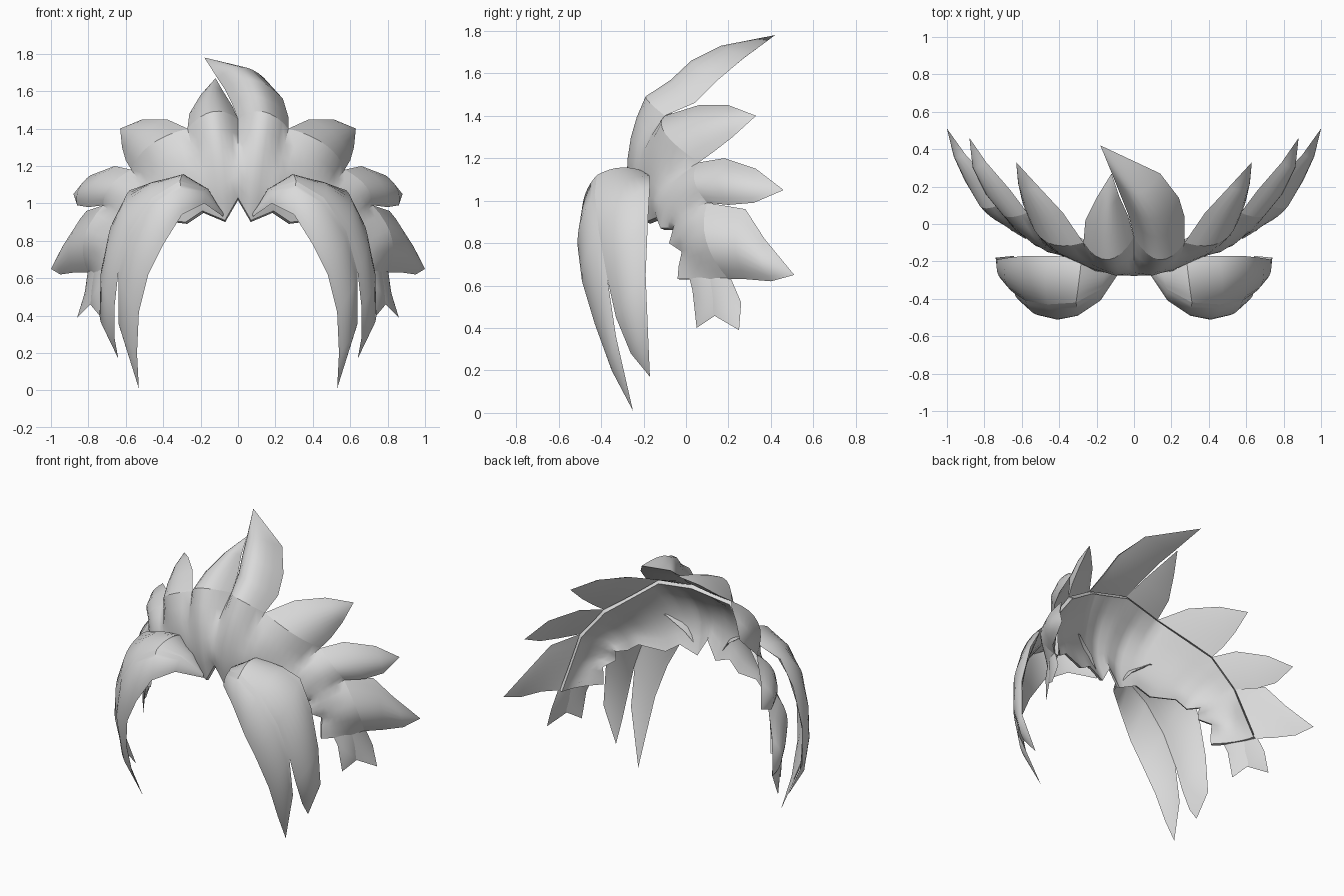
import bpy, bmesh, math
from mathutils import Vector as V

if "Cube" in bpy.data.objects:
    bpy.data.objects.remove(bpy.data.objects["Cube"])

CENTRE = V((0, 0.5, 0.6))      # inside of the head, used to find "outward"
STEPS = 8                      # divisions across each lock
grey = bpy.data.materials.new("hair_grey")
grey.diffuse_color = (0.7, 0.7, 0.7, 1)
grey.use_nodes = True
grey.node_tree.nodes["Principled BSDF"].inputs["Base Color"].default_value = grey.diffuse_color


def loft(name, rings):
    """Skin closed rings of equal length into one capped solid."""
    bm = bmesh.new()
    vs = [[bm.verts.new(p) for p in r] for r in rings]
    n = len(rings[0])
    for a, b in zip(vs, vs[1:]):
        for i in range(n):
            j = (i + 1) % n
            bm.faces.new((a[i], a[j], b[j], b[i]))
    bm.faces.new(vs[0])
    bm.faces.new(vs[-1])
    bmesh.ops.remove_doubles(bm, verts=bm.verts, dist=0.0005)
    bmesh.ops.recalc_face_normals(bm, faces=bm.faces)
    me = bpy.data.meshes.new(name)
    bm.to_mesh(me)
    bm.free()
    me.materials.append(grey)
    ob = bpy.data.objects.new(name, me)
    bpy.context.collection.objects.link(ob)
    bpy.ops.object.select_all(action='DESELECT')
    ob.select_set(True)
    bpy.context.view_layer.objects.active = ob
    bpy.ops.object.shade_smooth_by_angle(angle=math.radians(45))


def arc(a, b, n, bulge):
    """Parabola from a to b, bulging along n in proportion to the span."""
    h = n * (b - a).length * bulge * 4
    return [a.lerp(b, k / STEPS) + h * (k / STEPS) * (1 - k / STEPS)
            for k in range(STEPS + 1)]


def lock(name, e1, e2, bulge, out=None):
    """Lock of hair between two edges: rounded outside, nearly flat inside."""
    e1, e2 = [V(p) for p in e1], [V(p) for p in e2]
    mid = [(a + b) / 2 for a, b in zip(e1, e2)]
    rings = []
    for i, (a, b) in enumerate(zip(e1, e2)):
        if out:
            n = V(out).normalized()
        else:
            n = (mid[min(i + 1, len(mid) - 1)] - mid[max(i - 1, 0)]).cross(b - a)
            n = n.normalized() if n.length > 1e-6 else n
            if n.dot(mid[i] - CENTRE) < 0:
                n = -n
        rings.append(arc(a, b, n, bulge) + arc(a, b, -n, .02)[-2:0:-1])
    loft(name, rings)


def flip(pts):
    return [(-p[0], p[1], p[2]) for p in pts]


def pair(name, e1, e2, bulge, out=None):
    lock(name + "_right", e1, e2, bulge, out)
    lock(name + "_left", flip(e1), flip(e2), bulge, out and flip([out])[0])


# Scalp band: its outer edge follows the roots of the four spikes on each side
notch = [(0, -.07, 1.45), (.27, -.10, 1.40), (.57, .06, 1.18), (.72, .10, .99), (.80, .20, .63)]
outs = [(0, -.8, .5), (.5, -.8, .25), (.65, -.7, .15), (.75, -.65, 0)]
bulges = [.45, .23, .23, .22]
middle = [(0, -.26, 1.22), (.10, -.275, 1.20), (.22, -.24, 1.17), (.36, -.18, 1.10),
          (.49, -.12, 1.05), (.58, -.07, 1.0), (.65, -.02, .93), (.70, 0, .86),
          (.74, .02, .78), (.75, .05, .70), (.75, .08, .63)]
hairline = [(0, -.25, 1.03), (.07, -.24, .91), (.19, -.22, .96), (.28, -.19, .90),
            (.45, -.14, .92), (.52, -.12, .87), (.57, -.06, .87), (.58, -.08, .80),
            (.64, -.02, .76), (.645, -.035, .69), (.65, -.04, .63)]
first_col = [0, 2, 4, 6, 10]


def along(pts, t):
    i = min(int(t), len(pts) - 2)
    return V(pts[i]).lerp(V(pts[i + 1]), t - i)


def sweep(o, m, h):
    c = 2 * m - (o + h) / 2
    return [o * (1 - u) ** 2 + c * 2 * u * (1 - u) + h * u * u
            for u in (0, .17, .33, .5, .67, .83, 1)]


half = []
for s in range(4):
    a, b = V(notch[s]), V(notch[s + 1])
    edge = arc(a, b, V(outs[s]).normalized(), bulges[s])
    chord = arc(a, b, V(outs[s]), 0)
    for k in range(STEPS + (s == 3)):
        t = first_col[s] + (first_col[s + 1] - first_col[s]) * k / STEPS
        m, h = along(middle, t), along(hairline, t)
        inward = [p + (CENTRE - p).normalized() * .025 for p in (chord[k], m, h)]
        half.append(sweep(edge[k], m, h) + sweep(*inward)[::-1])
loft("scalp_band", [flip(r) for r in half[:0:-1]] + half)

# Crown spikes: a big swept one and a small one beside it
lock("crown_spike_large",
     [notch[1], (.27, .04, 1.46), (.24, .14, 1.56), (.14, .27, 1.67), (-.18, .42, 1.78)],
     [notch[0], (-.03, .05, 1.53), (-.07, .15, 1.61), (-.11, .25, 1.67), (-.18, .42, 1.78)],
     bulges[0], outs[0])
lock("crown_spike_small",
     [flip(notch)[1], (-.26, .02, 1.48), (-.20, .14, 1.58), (-.12, .27, 1.67)],
     [notch[0], (-.03, .04, 1.52), (-.08, .15, 1.60), (-.12, .27, 1.67)],
     bulges[0], outs[0])

# Side spikes fanning backwards, top to bottom
pair("upper_spike",
     [notch[1], (.38, .06, 1.45), (.51, .20, 1.45), (.63, .33, 1.40)],
     [notch[2], (.60, .13, 1.23), (.62, .22, 1.30), (.63, .33, 1.40)], bulges[1], outs[1])
pair("middle_spike",
     [notch[2], (.66, .18, 1.20), (.79, .33, 1.15), (.88, .46, 1.05)],
     [notch[3], (.80, .20, .98), (.86, .32, .99), (.88, .46, 1.05)], bulges[2], outs[2])
pair("lower_spike",
     [notch[3], (.81, .28, .96), (.90, .37, .82), (1, .51, .65)],
     [notch[4], (.88, .28, .63), (.95, .40, .62), (1, .51, .65)], bulges[3], outs[3])

# Two short points hanging below the band
pair("sideburn_back",
     [(.80, .20, .66), (.82, .26, .52), (.86, .25, .39)],
     [(.74, .08, .66), (.79, .13, .46), (.86, .25, .39)], .08)
pair("sideburn_front",
     [(.78, .16, .66), (.79, .14, .46), (.74, .05, .40)],
     [(.69, .01, .66), (.72, .03, .58), (.74, .05, .40)], .08)

# Long fringe: a front lock and a side lock sharing a parting line
part = [(.08, -.25, .95), (.18, -.35, 1.08), (.31, -.42, 1.12), (.46, -.43, 1.03),
        (.58, -.41, .85), (.64, -.37, .63)]
tip1, tip2 = (.53, -.25, .01), (.64, -.17, .17)
pair("fringe_front_lock",
     [(.08, -.26, .93), (.18, -.41, 1.0), (.30, -.49, .94), (.40, -.51, .78),
      (.48, -.49, .62), (.53, -.43, .42), (.54, -.35, .20), tip1],
     part + [(.64, -.33, .36), tip1], .1)
pair("fringe_side_lock",
     part + [(.66, -.33, .45), (.66, -.26, .28), tip2],
     [(.09, -.24, .95), (.16, -.21, 1.04), (.28, -.18, 1.13), (.45, -.17, 1.11),
      (.58, -.17, 1.07), (.67, -.18, .90), (.73, -.19, .65), (.74, -.18, .40), tip2], .13)
